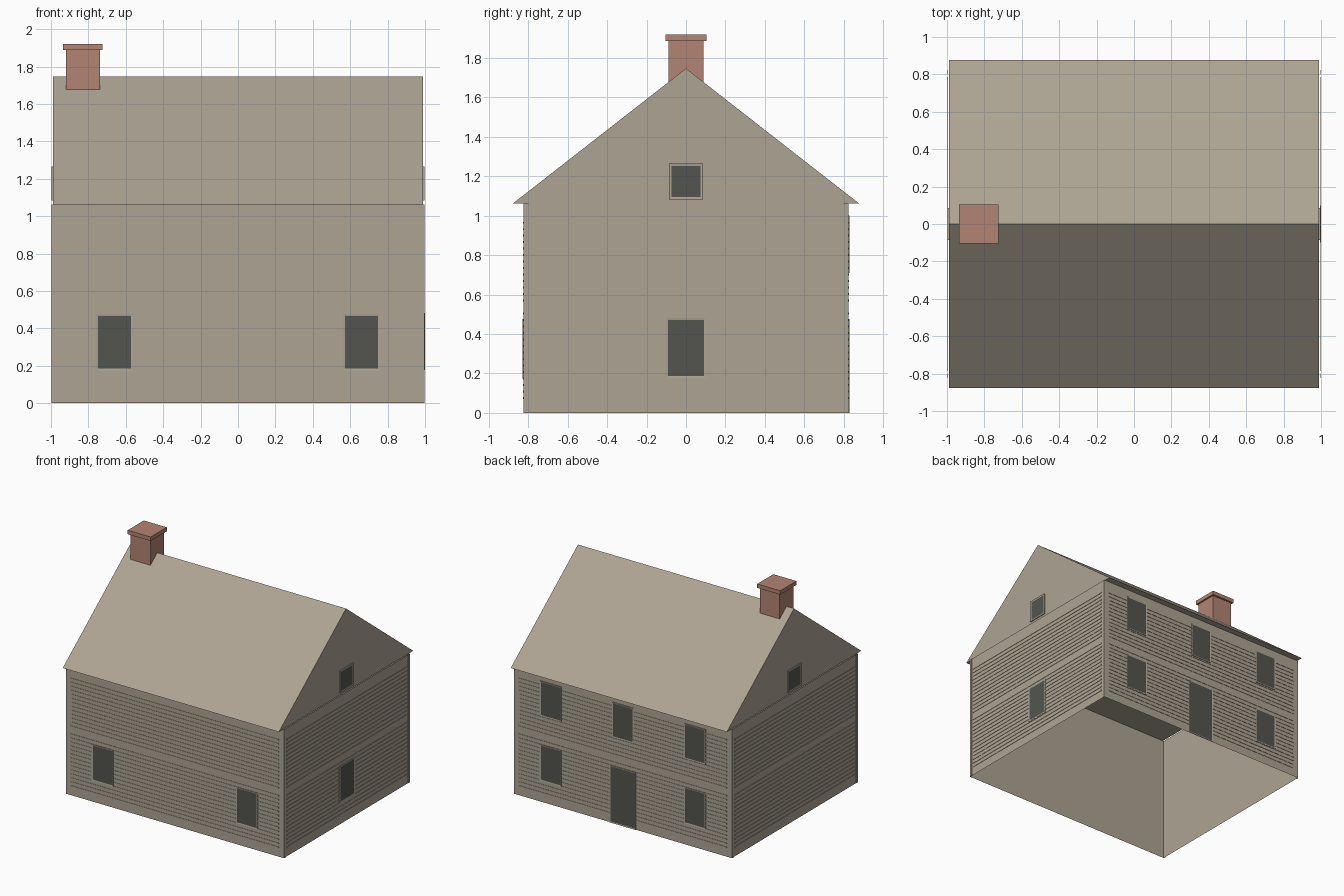
import bpy, bmesh
from mathutils import Vector

cube = bpy.data.objects.get("Cube")
if cube:
    bpy.data.objects.remove(cube, do_unlink=True)


def material(name, rgb):
    m = bpy.data.materials.new(name)
    m.use_nodes = True
    m.diffuse_color = (*rgb, 1)
    m.node_tree.nodes["Principled BSDF"].inputs["Base Color"].default_value = (*rgb, 1)
    return m


TAN = material("weathered_tan", (0.42, 0.37, 0.295))
BRICK = material("brick_red", (0.45, 0.23, 0.17))
GLASS = material("dark_glass", (0.087, 0.091, 0.078))

HX, HY, EAVE, RIDGE = 0.995, 0.823, 1.062, 1.747
ROOF_X, ROOF_Y = 0.988, 0.878


def finish(bm, name, *mats):
    bmesh.ops.recalc_face_normals(bm, faces=bm.faces)
    mesh = bpy.data.meshes.new(name)
    bm.to_mesh(mesh)
    bm.free()
    for m in mats:
        mesh.materials.append(m)
    obj = bpy.data.objects.new(name, mesh)
    bpy.context.collection.objects.link(obj)
    return obj


def add_box(bm, lo, hi):
    """Axis-aligned box between two corners; returns its vertices."""
    lo, hi = Vector(lo), Vector(hi)
    verts = bmesh.ops.create_cube(bm, size=1)["verts"]
    for v in verts:
        v.co = (lo + hi) / 2 + v.co * (hi - lo)
    return verts


def wall_box(bm, side, a0, a1, z0, z1, base, depth):
    """Box standing proud of one wall; a runs along that wall."""
    axis, sign = side
    d0, d1 = sorted((sign * base, sign * (base + depth)))
    if axis == "x":
        return add_box(bm, (d0, a0, z0), (d1, a1, z1))
    return add_box(bm, (a0, d0, z0), (a1, d1, z1))


FRONT, BACK, RIGHT, LEFT = ("y", -1), ("y", 1), ("x", 1), ("x", -1)

# Wall shell, open underneath
bm = bmesh.new()
add_box(bm, (-HX, -HY, 0), (HX, HY, EAVE))
bmesh.ops.delete(bm, geom=[f for f in bm.faces if abs(f.normal.z) > 0.5], context="FACES")
finish(bm, "walls", TAN)

# Solid gable roof with flat ceiling
bm = bmesh.new()
profile = [(-ROOF_Y, EAVE), (ROOF_Y, EAVE), (0, RIDGE)]
face = bm.faces.new([bm.verts.new((-ROOF_X, y, z)) for y, z in profile])
extruded = bmesh.ops.extrude_face_region(bm, geom=[face])["geom"]
bmesh.ops.translate(bm, vec=(2 * ROOF_X, 0, 0),
                    verts=[g for g in extruded if isinstance(g, bmesh.types.BMVert)])
finish(bm, "gable_roof", TAN)

# Horizontal siding strips, skipping the row between storeys
for name, side, half, base in (("front_siding", FRONT, 0.95, HY), ("back_siding", BACK, 0.95, HY),
                               ("right_siding", RIGHT, 0.787, HX), ("left_siding", LEFT, 0.787, HX)):
    bm = bmesh.new()
    for row in range(28):
        if row != 14:
            z = 0.076 + row * 0.0329
            wall_box(bm, side, -half, half, z - 0.005, z + 0.005, base, 0.003)
    finish(bm, name, TAN)

# Corner boards on the gable ends
bm = bmesh.new()
for side in (RIGHT, LEFT):
    for s in (-1, 1):
        a0, a1 = sorted((s * 0.8, s * HY))
        wall_box(bm, side, a0, a1, 0, EAVE, HX, 0.003)
finish(bm, "corner_boards", TAN)


def opening(name, side, centre, half, z0, z1, base, depth, rim):
    """Casing with a recessed dark pane."""
    bm = bmesh.new()
    wall_box(bm, side, centre - half, centre + half, z0, z1, base, depth)
    bm.normal_update()
    out = Vector((side[1], 0, 0)) if side[0] == "x" else Vector((0, side[1], 0))
    pane = next(f for f in bm.faces if f.normal.dot(out) > 0.9)
    bmesh.ops.inset_region(bm, faces=[pane], thickness=rim)
    bmesh.ops.translate(bm, vec=-out * 0.0015, verts=pane.verts)
    pane.material_index = 1
    finish(bm, name, TAN, GLASS)


# Windows and door
for x, label in ((-0.66, "right"), (0.66, "left")):
    opening("front_window_" + label, FRONT, x, 0.098, 0.175, 0.475, HY, 0.005, 0.013)
    opening("back_window_" + label, BACK, x, 0.098, 0.175, 0.475, HY, 0.005, 0.013)
for x, label in ((-0.66, "right"), (0, "middle"), (0.66, "left")):
    opening("back_upper_window_" + label, BACK, x, 0.098, 0.71, 1.0, HY, 0.005, 0.013)
opening("back_door", BACK, 0, 0.12, 0, 0.475, HY, 0.005, 0.013)
opening("end_window", RIGHT, 0, 0.1, 0.178, 0.482, HX, 0.005, 0.014)
for side, label in ((RIGHT, "right"), (LEFT, "left")):
    opening("attic_window_" + label, side, 0, 0.085, 1.083, 1.265, ROOF_X, 0.008, 0.017)

# Chimney
bm = bmesh.new()
add_box(bm, (-0.92, -0.09, 1.6), (-0.738, 0.09, 1.887))
finish(bm, "chimney_stack", BRICK)
bm = bmesh.new()
add_box(bm, (-0.935, -0.105, 1.887), (-0.725, 0.105, 1.92))
finish(bm, "chimney_cap", BRICK)
